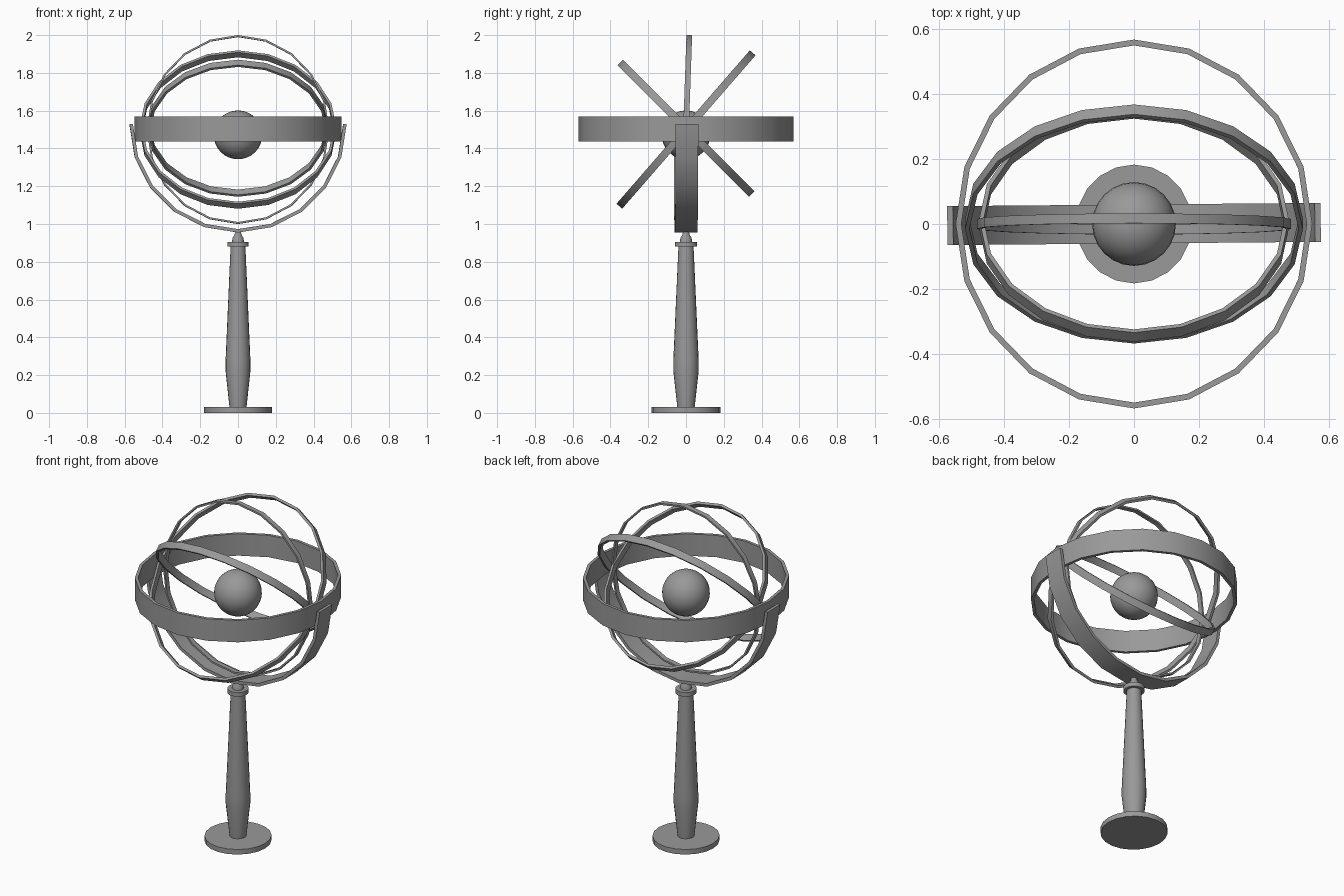
import bpy, bmesh
from math import cos, sin, pi, radians
from mathutils import Matrix

cube = bpy.data.objects.get("Cube")
if cube:
    bpy.data.objects.remove(cube, do_unlink=True)

grey = bpy.data.materials.new("plain grey")
grey.use_nodes = True
colour = (0.32, 0.32, 0.32, 1)
grey.diffuse_color = colour
grey.node_tree.nodes["Principled BSDF"].inputs["Base Color"].default_value = colour

SIDES = 20
SQUASH = 0.967  # the rings are slightly narrower across x


def finish(name, bm):
    bmesh.ops.recalc_face_normals(bm, faces=bm.faces)
    mesh = bpy.data.meshes.new(name)
    bm.to_mesh(mesh)
    bm.free()
    obj = bpy.data.objects.new(name, mesh)
    bpy.context.collection.objects.link(obj)
    mesh.materials.append(grey)
    bpy.ops.object.select_all(action='DESELECT')
    obj.select_set(True)
    bpy.context.view_layer.objects.active = obj
    bpy.ops.object.shade_smooth_by_angle(angle=radians(30))
    return obj


def band(name, radius, width, thick, centre_z, tilt, squash=SQUASH, half=False):
    """Flat hoop, or its -y half, tilted about the x axis."""
    bm = bmesh.new()
    steps = SIDES // 2 + 1 if half else SIDES
    loops = []
    for i in range(steps):
        a = pi + 2 * pi * i / SIDES
        loops.append([bm.verts.new((r * cos(a) * squash, r * sin(a), h))
                      for r, h in ((radius, -width / 2), (radius, width / 2),
                                   (radius - thick, width / 2), (radius - thick, -width / 2))])
    for i in range(steps - 1 if half else steps):
        a, b = loops[i], loops[(i + 1) % steps]
        for j in range(4):
            k = (j + 1) % 4
            bm.faces.new((a[j], b[j], b[k], a[k]))
    if half:
        bm.faces.new(loops[0])
        bm.faces.new(loops[-1])
    bm.transform(Matrix.Translation((0, 0, centre_z)) @ Matrix.Rotation(radians(tilt), 4, 'X'))
    return finish(name, bm)


def turned(name, profile):
    """Closed solid turned about z from (radius, height) points."""
    bm = bmesh.new()
    rows = [[bm.verts.new((r * cos(2 * pi * i / SIDES) * 0.98, r * sin(2 * pi * i / SIDES), z))
             for i in range(SIDES)] for r, z in profile]
    for low, high in zip(rows, rows[1:]):
        for i in range(SIDES):
            k = (i + 1) % SIDES
            bm.faces.new((low[i], low[k], high[k], high[i]))
    bm.faces.new(rows[0])
    bm.faces.new(rows[-1])
    return finish(name, bm)


# Stand
turned("base_disc", [(0.183, 0), (0.183, 0.03)])
turned("column", [(0.046, 0.03), (0.067, 0.22), (0.067, 0.28), (0.04, 0.88)])
turned("collar", [(0.058, 0.88), (0.058, 0.905)])
turned("neck", [(0.032, 0.905), (0.03, 0.925), (0.018, 0.945), (0.016, 0.965)])

# Half-round cradle and the hoops it carries
cradle = band("cradle", 0.575, 0.12, 0.018, 1.53, 90, squash=1, half=True)
cradle.rotation_euler.z = radians(0.5)
band("horizon_ring", 0.568, 0.13, 0.018, 1.503, 0)
band("rising_ring", 0.538, 0.04, 0.014, 1.5, 49)
band("falling_ring", 0.493, 0.04, 0.014, 1.507, -45)
band("upright_ring", 0.5, 0.03, 0.01, 1.5, 88)

# Central globe
bm = bmesh.new()
bmesh.ops.create_uvsphere(bm, u_segments=24, v_segments=16, radius=0.129)
bm.transform(Matrix.Translation((0, 0, 1.472)))
finish("globe", bm)
